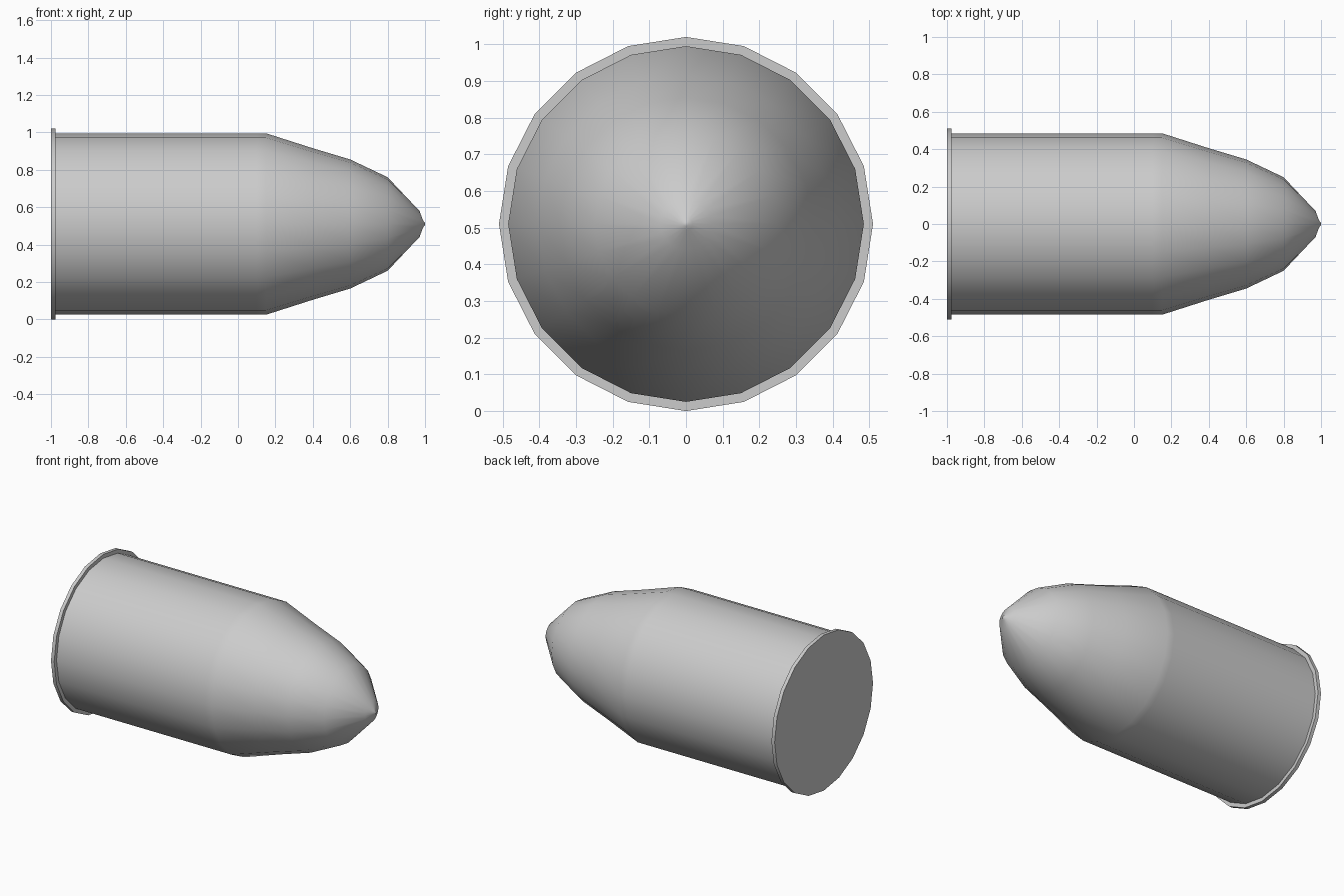
import bpy
import bmesh
import math

cube = bpy.data.objects.get("Cube")
if cube:
    bpy.data.objects.remove(cube, do_unlink=True)

SIDES = 20
AXIS_Z = 0.51

# Plain grey metal
metal = bpy.data.materials.new("grey_metal")
metal.use_nodes = True
grey = (0.6, 0.6, 0.6, 1)
metal.diffuse_color = grey
metal.node_tree.nodes["Principled BSDF"].inputs["Base Color"].default_value = grey


def lathe(name, profile, angle):
    """Closed solid turned around the x axis from (x, radius) points."""
    bm = bmesh.new()
    rings = []
    for x, r in profile:
        ring = []
        for i in range(SIDES):
            a = 2 * math.pi * i / SIDES
            ring.append(bm.verts.new((x, r * math.cos(a), r * math.sin(a))))
        rings.append(ring)
    for low, high in zip(rings, rings[1:]):
        for i in range(SIDES):
            j = (i + 1) % SIDES
            bm.faces.new((low[i], low[j], high[j], high[i]))
    bm.faces.new(rings[0])
    bm.faces.new(rings[-1])
    bmesh.ops.recalc_face_normals(bm, faces=bm.faces)
    mesh = bpy.data.meshes.new(name)
    bm.to_mesh(mesh)
    bm.free()
    mesh.materials.append(metal)
    obj = bpy.data.objects.new(name, mesh)
    obj.location.z = AXIS_Z
    bpy.context.collection.objects.link(obj)
    bpy.ops.object.select_all(action="DESELECT")
    obj.select_set(True)
    bpy.context.view_layer.objects.active = obj
    bpy.ops.object.shade_smooth_by_angle(angle=math.radians(angle))
    return obj


# Thin flange at the base
lathe("base_rim", [(-1, 0.51), (-0.977, 0.51)], 30)

# Straight casing running into the tapered nose with a tiny blunt tip
lathe("body_and_nose", [
    (-0.985, 0.485), (0.1, 0.485), (0.15, 0.485), (0.4, 0.405), (0.6, 0.345),
    (0.8, 0.25), (0.97, 0.07), (0.99, 0.018), (1.0, 0.006),
], 50)
